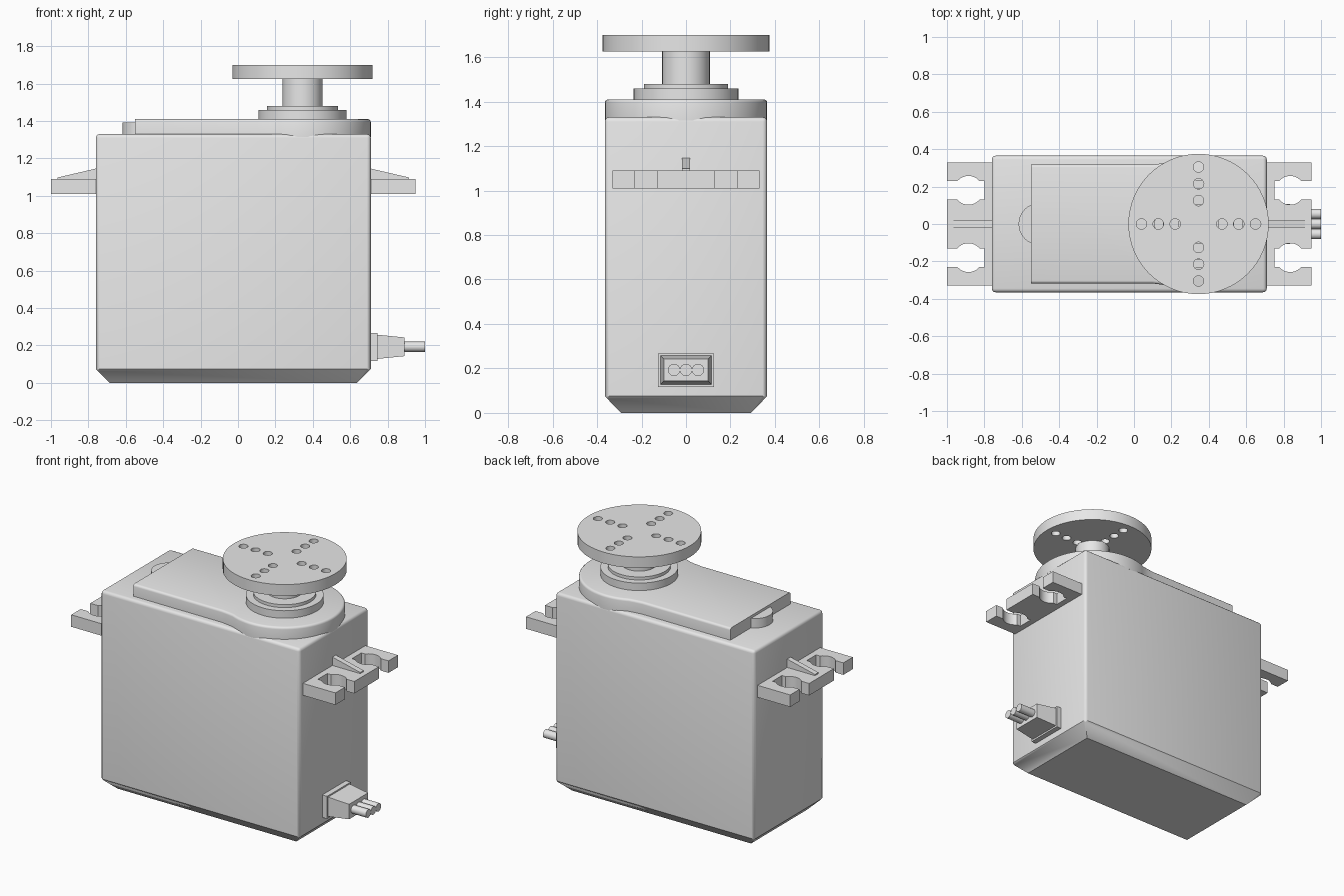
import bpy, bmesh
from math import cos, sin, radians
from mathutils import Vector

cube = bpy.data.objects.get("Cube")
if cube:
    bpy.data.objects.remove(cube, do_unlink=True)

grey = bpy.data.materials.new("light grey")
grey.use_nodes = True
grey.diffuse_color = (0.8, 0.8, 0.8, 1)
grey.node_tree.nodes["Principled BSDF"].inputs["Base Color"].default_value = (0.8, 0.8, 0.8, 1)
parts = []


def loft(name, rings, bevel=0, pick=None):
    """Skin matching rings of points, cap both ends, round the picked edges."""
    bm = bmesh.new()
    loops = [[bm.verts.new(p) for p in ring] for ring in rings]
    n = len(loops[0])
    for a, b in zip(loops, loops[1:]):
        for i in range(n):
            j = (i + 1) % n
            bm.faces.new((a[i], a[j], b[j], b[i]))
    bm.faces.new(loops[0][::-1])
    bm.faces.new(loops[-1])
    bmesh.ops.recalc_face_normals(bm, faces=bm.faces)
    if bevel:
        edges = [e for e in bm.edges if pick(*(v.co for v in e.verts))]
        bmesh.ops.bevel(bm, geom=edges, offset=bevel, segments=3, profile=0.5, affect='EDGES')
    mesh = bpy.data.meshes.new(name)
    bm.to_mesh(mesh)
    bm.free()
    mesh.materials.append(grey)
    obj = bpy.data.objects.new(name, mesh)
    bpy.context.collection.objects.link(obj)
    parts.append(obj)
    return obj


def arc(cx, cy, r, start, end, steps):
    angles = [radians(start + (end - start) * i / steps) for i in range(steps + 1)]
    return [(cx + r * cos(a), cy + r * sin(a)) for a in angles]


def circle(cx, cy, r, steps=64):
    return arc(cx, cy, r, 0, 360, steps)[:-1]


def rect(x0, x1, y0, y1):
    return [(x0, y0), (x1, y0), (x1, y1), (x0, y1)]


def at_z(outline, z):
    return [(x, y, z) for x, y in outline]


def at_x(outline, x):
    return [(x, y, z) for y, z in outline]


def prism(name, outline, z0, z1, **kw):
    return loft(name, [at_z(outline, z0), at_z(outline, z1)], **kw)


LEFT, RIGHT, WIDE, TOP = -0.76, 0.71, 0.365, 1.33
AXIS = 0.345
COVER = 1.41

# Case with chamfered bottom and rounded upright and top edges
outer = rect(LEFT, RIGHT, -WIDE, WIDE)
inner = rect(LEFT + 0.075, RIGHT - 0.075, -0.292, 0.292)
loft("case", [at_z(inner, 0), at_z(outer, 0.075), at_z(outer, TOP)], bevel=0.02,
     pick=lambda a, b: max(a.z, b.z) > 1 and min(a.z, b.z) > 0.05)

# Gear cover: rectangle flowing into a round end, rounded along its top rim
round_end = arc(AXIS, 0, WIDE, -115, 115, 48)
cover = [(-0.55, -0.318), (0.1, -0.318), (0.155, -0.325)] + round_end
cover += [(0.155, 0.325), (0.1, 0.318), (-0.55, 0.318)]
prism("gear_cover", cover, TOP - 0.015, COVER, bevel=0.015,
      pick=lambda a, b: min(a.z, b.z) > 1.4 and max(a.x, b.x) > -0.5)
prism("cover_tab", circle(-0.505, 0, 0.112, 40), TOP - 0.01, 1.393)

# Stepped collar and output shaft
steps = [(0.235, COVER - 0.01), (0.235, 1.46), (0.19, 1.46), (0.19, 1.48),
         (0.107, 1.48), (0.107, 1.63)]
loft("collar_and_shaft", [at_z(circle(AXIS, 0, r), z) for r, z in steps])

# Round horn with four rows of through holes
horn = prism("horn_disc", circle(AXIS, 0, 0.375), 1.625, 1.70)
bpy.context.view_layer.objects.active = horn
for dx, dy in ((1, 0), (-1, 0), (0, 1), (0, -1)):
    for d in (0.125, 0.215, 0.305):
        cutter = prism("hole_cutter", circle(AXIS + dx * d, dy * d, 0.028, 24), 1.6, 1.73)
        parts.remove(cutter)
        cutter.hide_render = True
        mod = horn.modifiers.new("hole", 'BOOLEAN')
        mod.operation = 'DIFFERENCE'
        mod.solver = 'EXACT'
        mod.object = cutter
        bpy.ops.object.modifier_apply(modifier=mod.name)
        bpy.data.objects.remove(cutter, do_unlink=True)

# Mounting flanges with keyhole slots, and their stiffening ribs
half = [(-0.02, 0.33), (0.24, 0.33), (0.24, 0.23)]
half += arc(0.125, 0.18, 0.077, 40.5, 139.5, 14)
half += [(0.04, 0.23), (0.04, 0.13)]
half += arc(0.125, 0.18, 0.077, 220.5, 319.5, 14) + [(0.24, 0.13)]
flange = half + [(u, -v) for u, v in reversed(half)]
rib = [(-0.01, 1.08), (0.205, 1.08), (0.205, 1.098), (-0.01, 1.148)]
for side, base, sign in (("left", RIGHT, 1), ("right", LEFT, -1)):
    prism(side + "_flange", [(base + sign * u, v) for u, v in flange], 1.01, 1.09)
    loft(side + "_rib", [[(base + sign * u, y, z) for u, z in rib] for y in (-0.018, 0.018)])

# Cable exit: base plate, tapered boot and three wires
loft("cable_plate", [at_x(rect(-0.125, 0.125, 0.117, 0.267), x) for x in (RIGHT - 0.01, 0.745)])
loft("cable_boot", [at_x(rect(-0.115, 0.115, 0.128, 0.258), 0.74),
                    at_x(rect(-0.1, 0.1, 0.143, 0.243), 0.89)])
for i, y in enumerate((-0.054, 0, 0.054)):
    loft(f"wire_{i + 1}", [at_x(circle(y, 0.193, 0.027, 24), x) for x in (0.88, 1.0)])

# Smooth the curved walls, keep edges crisp
bpy.ops.object.select_all(action='DESELECT')
for obj in parts:
    obj.select_set(True)
bpy.context.view_layer.objects.active = horn
bpy.ops.object.shade_smooth_by_angle(angle=radians(35))
